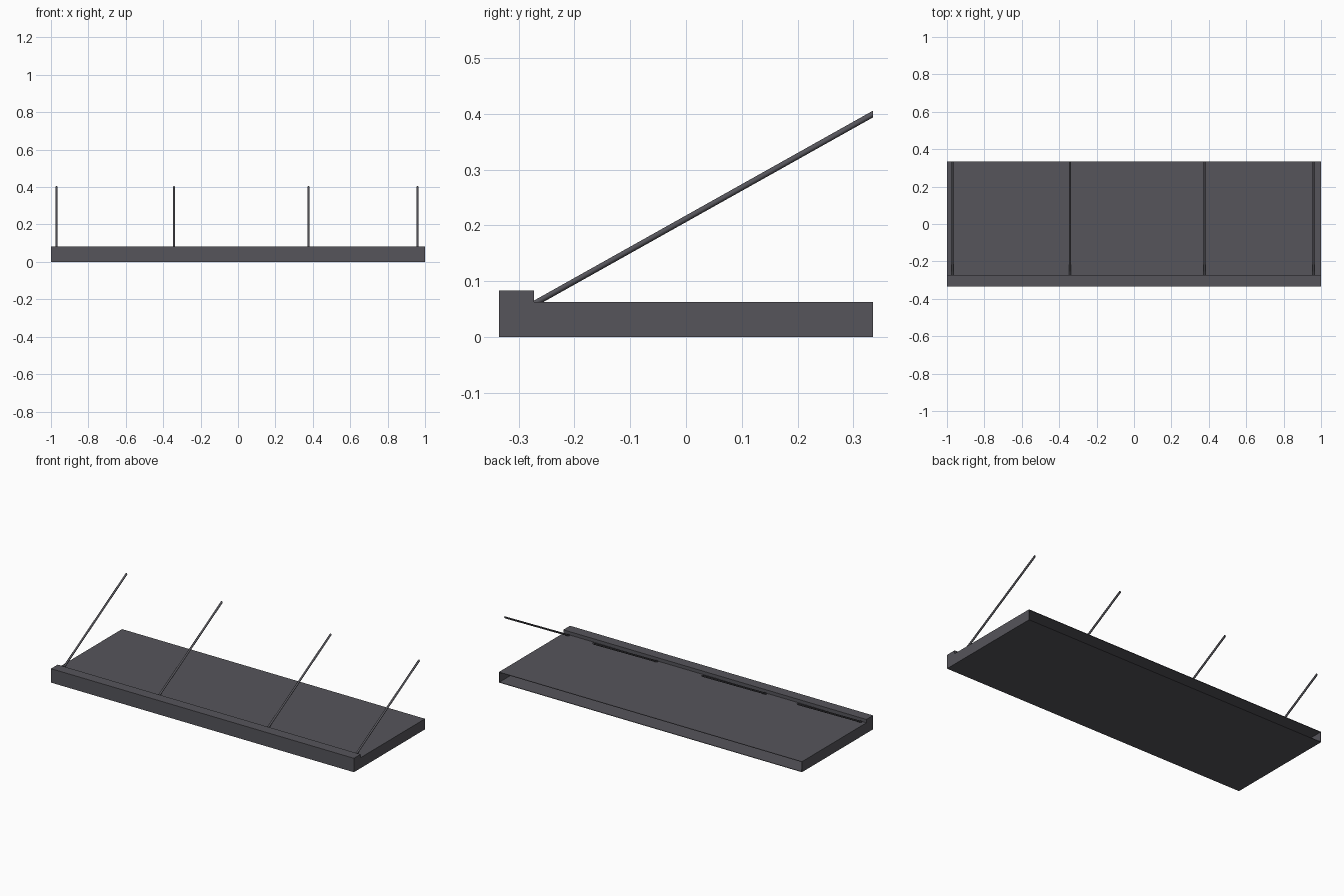
import bpy
import bmesh
import math
from mathutils import Matrix, Vector

if "Cube" in bpy.data.objects:
    bpy.data.objects.remove(bpy.data.objects["Cube"], do_unlink=True)

HALF_X, HALF_Y = 1.0, 0.335
BEAM_BACK = -0.272      # rear face of the front beam
BEAM_TOP, DECK_TOP = 0.083, 0.063
SHEET = 0.003           # panel thickness

metal = bpy.data.materials.new("charcoal_metal")
metal.use_nodes = True
colour = (0.092, 0.090, 0.104, 1.0)
metal.diffuse_color = colour
metal.node_tree.nodes["Principled BSDF"].inputs["Base Color"].default_value = colour


def finish(name, bm):
    bmesh.ops.recalc_face_normals(bm, faces=bm.faces)
    mesh = bpy.data.meshes.new(name)
    bm.to_mesh(mesh)
    bm.free()
    mesh.materials.append(metal)
    obj = bpy.data.objects.new(name, mesh)
    bpy.context.collection.objects.link(obj)
    return obj


def box(name, low, high):
    low, high = Vector(low), Vector(high)
    bm = bmesh.new()
    place = Matrix.Translation((low + high) / 2) @ Matrix.Diagonal((*(high - low), 1))
    bmesh.ops.create_cube(bm, size=1, matrix=place)
    return finish(name, bm)


def rod(name, x):
    """Sloping round bar whose ends are cut upright."""
    start = Vector((x, BEAM_BACK, 0.0595))
    run = Vector((0, HALF_Y - BEAM_BACK, 0.340))
    bm = bmesh.new()
    upright = Matrix.Translation(start) @ Matrix.Rotation(math.pi / 2, 4, "X")
    bmesh.ops.create_circle(bm, cap_ends=True, segments=12, radius=0.006, matrix=upright)
    grown = bmesh.ops.extrude_face_region(bm, geom=bm.faces[:], use_keep_orig=True)
    verts = [v for v in grown["geom"] if isinstance(v, bmesh.types.BMVert)]
    bmesh.ops.translate(bm, verts=verts, vec=run)
    obj = finish(name, bm)
    for poly in obj.data.polygons:
        poly.use_smooth = len(poly.vertices) == 4


# Raised beam along the front
box("front_beam", (-HALF_X, -HALF_Y, 0), (HALF_X, BEAM_BACK, BEAM_TOP))

# Hollow canopy, open along the back
box("top_panel", (-HALF_X, BEAM_BACK, DECK_TOP - SHEET), (HALF_X, HALF_Y, DECK_TOP))
box("bottom_panel", (-HALF_X, BEAM_BACK, 0), (HALF_X, HALF_Y, SHEET))
for side, name in ((-1, "right_end_panel"), (1, "left_end_panel")):
    outer, inner = side * HALF_X, side * (HALF_X - SHEET)
    box(name, (min(outer, inner), BEAM_BACK, SHEET),
        (max(outer, inner), HALF_Y, DECK_TOP - SHEET))

# Support rods rising towards the back
for i, x in enumerate((-0.971, -0.342, 0.377, 0.96)):
    rod(f"support_rod_{i + 1}", x)
